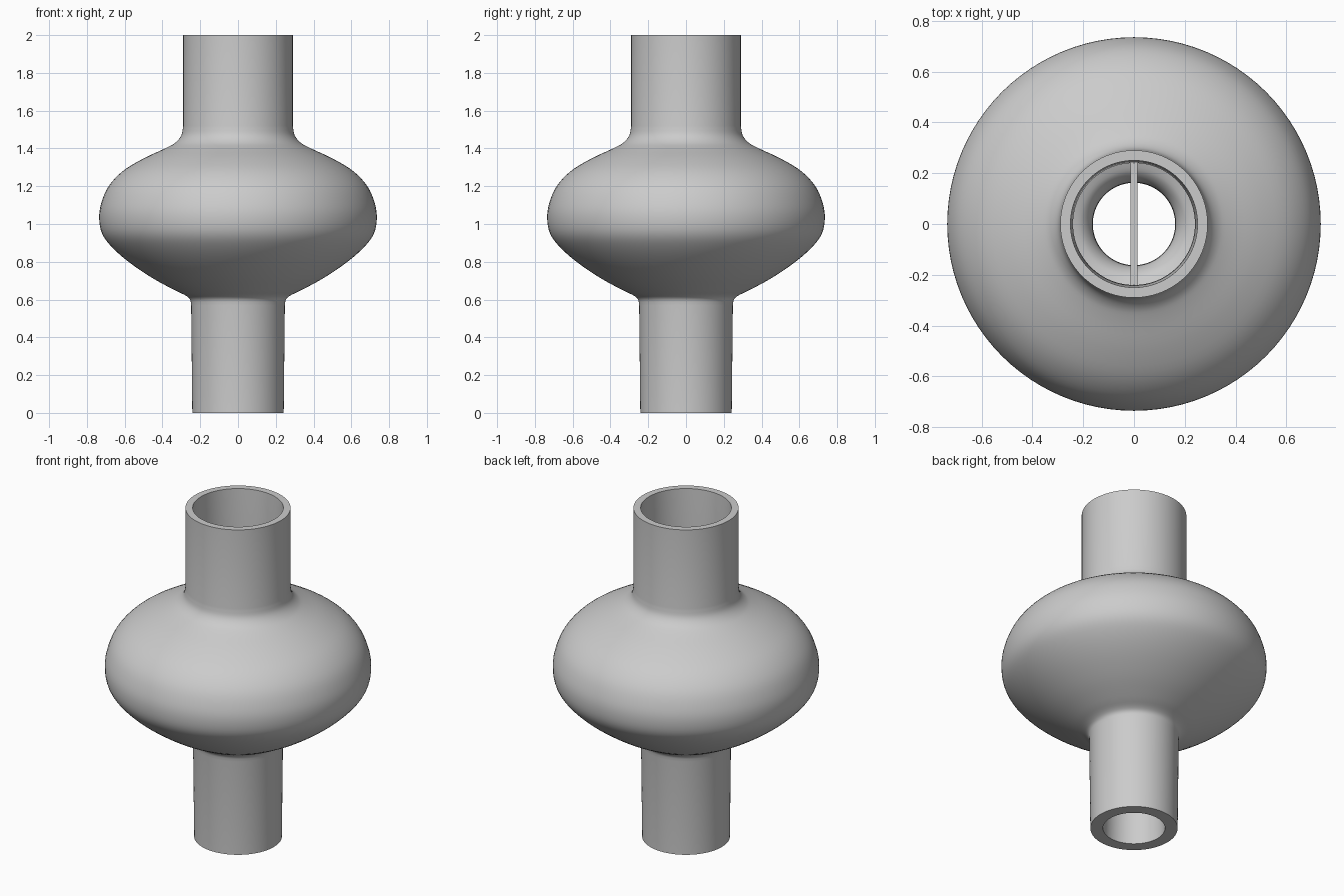
import bpy, bmesh, math
from mathutils import Vector

cube = bpy.data.objects.get("Cube")
if cube:
    bpy.data.objects.remove(cube, do_unlink=True)

grey = bpy.data.materials.new("plain_grey")
grey.use_nodes = True
colour = (0.6, 0.6, 0.6, 1)
grey.diffuse_color = colour
grey.node_tree.nodes["Principled BSDF"].inputs["Base Color"].default_value = colour


def smooth_path(points, steps=4):
    """Catmull-Rom curve through (radius, height) points."""
    p = [Vector(q) for q in points]
    p = [p[0] * 2 - p[1]] + p + [p[-1] * 2 - p[-2]]
    path = []
    for a, b, c, d in zip(p, p[1:], p[2:], p[3:]):
        for i in range(steps):
            t = i / steps
            path.append(0.5 * (2 * b + (c - a) * t + (2 * a - 5 * b + 4 * c - d) * t**2
                               + (3 * b - a - 3 * c + d) * t**3))
    return path + [p[-2]]


def finish(name, bm):
    bmesh.ops.recalc_face_normals(bm, faces=bm.faces)
    mesh = bpy.data.meshes.new(name)
    bm.to_mesh(mesh)
    bm.free()
    mesh.materials.append(grey)
    obj = bpy.data.objects.new(name, mesh)
    bpy.context.collection.objects.link(obj)
    return obj


# Outer wall of the bulb with its fillets into both tubes
outer = [(0.248, 0.57), (0.254, 0.60), (0.278, 0.622), (0.34, 0.652), (0.46, 0.718),
         (0.58, 0.80), (0.67, 0.88), (0.72, 0.95), (0.735, 1.03), (0.724, 1.11),
         (0.685, 1.20), (0.61, 1.28), (0.50, 1.347), (0.38, 1.403), (0.33, 1.432),
         (0.30, 1.47), (0.29, 1.52)]
# Hollow inside, from the neck down to the lower bore
inner = [(0.24, 1.50), (0.243, 1.46), (0.26, 1.42), (0.31, 1.382), (0.47, 1.305),
         (0.58, 1.232), (0.64, 1.17), (0.675, 1.10), (0.685, 1.03), (0.665, 0.95),
         (0.60, 0.87), (0.50, 0.81), (0.36, 0.755), (0.24, 0.715), (0.195, 0.69),
         (0.168, 0.645), (0.162, 0.59)]
profile = ([Vector((0.172, 0)), Vector((0.242, 0))] + smooth_path(outer)
           + [Vector((0.29, 2)), Vector((0.25, 2))] + smooth_path(inner))

# Hollow body turned around the vertical axis
bm = bmesh.new()
verts = [bm.verts.new((r, 0, z)) for r, z in profile]
edges = [bm.edges.new(pair) for pair in zip(verts, verts[1:] + verts[:1])]
bmesh.ops.spin(bm, geom=verts + edges, cent=(0, 0, 0), axis=(0, 0, 1),
               angle=math.tau, steps=96, use_merge=True)
bmesh.ops.remove_doubles(bm, verts=bm.verts, dist=0.0001)
body = finish("hollow_body", bm)
bpy.ops.object.select_all(action="DESELECT")
body.select_set(True)
bpy.context.view_layer.objects.active = body
bpy.ops.object.shade_smooth_by_angle(angle=math.radians(35))

# Thin bar across the inside of the neck
bm = bmesh.new()
bmesh.ops.create_cube(bm, size=1)
bmesh.ops.scale(bm, vec=(0.028, 0.496, 0.03), verts=bm.verts)
bmesh.ops.translate(bm, vec=(0, 0, 1.52), verts=bm.verts)
finish("neck_crossbar", bm)
